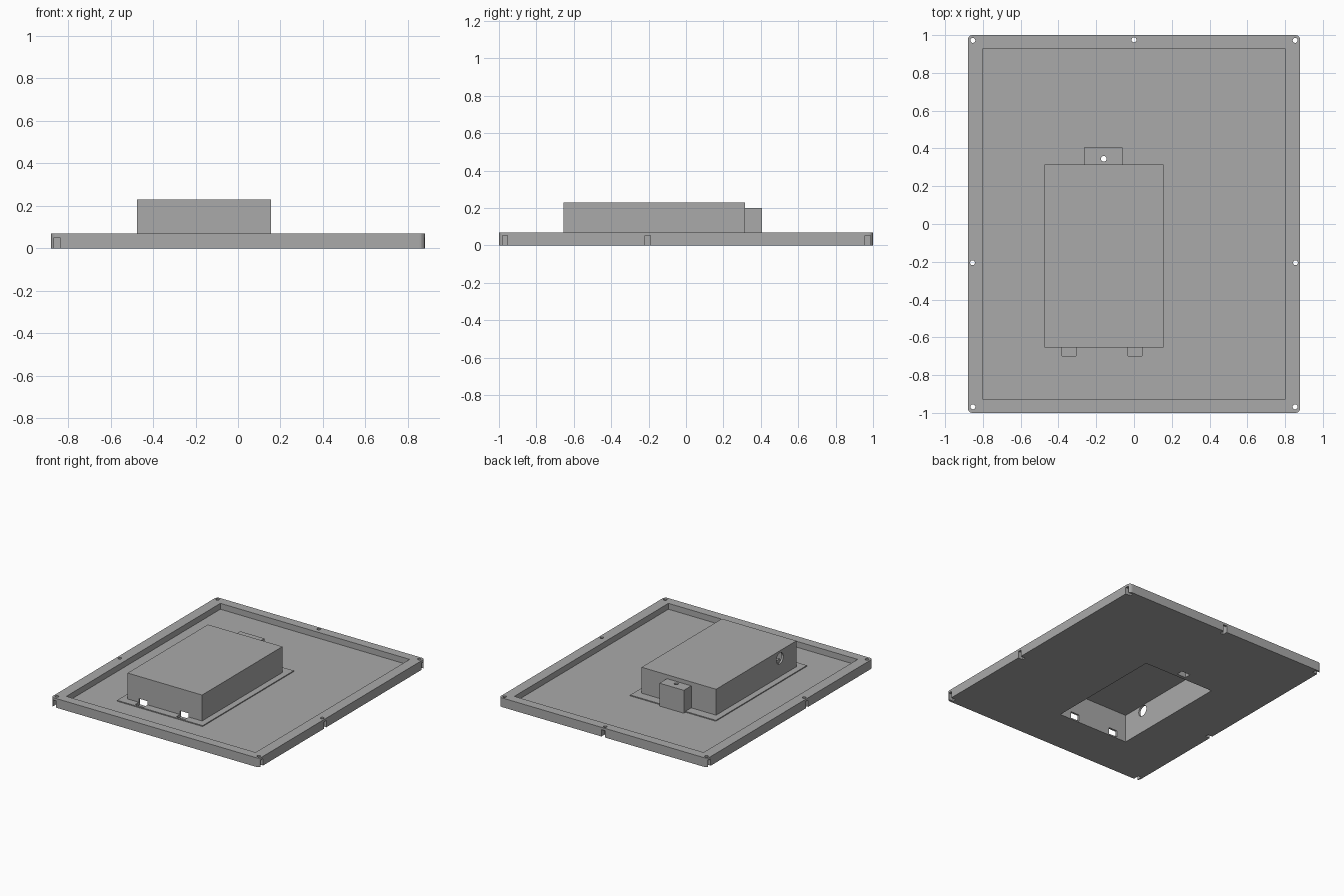
import bpy
import bmesh
from mathutils import Matrix

if "Cube" in bpy.data.objects:
    bpy.data.objects.remove(bpy.data.objects["Cube"], do_unlink=True)

grey = bpy.data.materials.new("plain_grey")
grey.use_nodes = True
GREY = (0.4, 0.4, 0.4, 1)
grey.diffuse_color = GREY
grey.node_tree.nodes["Principled BSDF"].inputs["Base Color"].default_value = GREY


def make(name, bm):
    mesh = bpy.data.meshes.new(name)
    bm.to_mesh(mesh)
    bm.free()
    mesh.materials.append(grey)
    obj = bpy.data.objects.new(name, mesh)
    bpy.context.collection.objects.link(obj)
    return obj


def box(name, x, y, z, corner=0):
    """Box from (min, max) ranges, with optional rounded vertical edges."""
    bm = bmesh.new()
    bmesh.ops.create_cube(bm, size=1)
    for v in bm.verts:
        v.co = [r[0] if c < 0 else r[1] for c, r in zip(v.co, (x, y, z))]
    if corner:
        edges = [e for e in bm.edges if abs(e.verts[0].co.z - e.verts[1].co.z) > 1e-4]
        bmesh.ops.bevel(bm, geom=edges, offset=corner, segments=5, profile=0.5,
                        affect='EDGES')
    return make(name, bm)


def rod(name, center, radius, depth, axis='Z'):
    bm = bmesh.new()
    turn = Matrix.Rotation(1.5707963, 4, 'Y') if axis == 'X' else Matrix()
    bmesh.ops.create_cone(bm, cap_ends=True, segments=24, radius1=radius,
                          radius2=radius, depth=depth,
                          matrix=Matrix.Translation(center) @ turn)
    return make(name, bm)


def combine(obj, other, operation='DIFFERENCE'):
    """Apply a boolean and discard the second object."""
    mod = obj.modifiers.new("boolean", 'BOOLEAN')
    mod.operation = operation
    mod.solver = 'EXACT'
    mod.object = other
    bpy.context.view_layer.objects.active = obj
    bpy.ops.object.modifier_apply(modifier=mod.name)
    bpy.data.objects.remove(other, do_unlink=True)


# Main dimensions
W, RIM, FLOOR, FLANGE = 0.88, 0.07, 0.025, 0.032
BX, BY, TOP, WALL = (-0.475, 0.155), (-0.655, 0.315), 0.23, 0.015


def grow(r, d):
    return (r[0] - d, r[1] + d)


# Shallow tray with raised rim and a large opening under the housing
tray = box("tray", (-W, W), (-1, 1), (0, RIM), corner=0.025)
combine(tray, box("recess_cutter", (-0.8, 0.8), (-0.93, 0.93), (FLOOR, 0.2)))
combine(tray, box("opening_cutter", grow(BX, -WALL), grow(BY, -WALL), (-0.1, 0.2)))

# Screw holes in the rim, each with a nut slot open to the outside
screws = [(-0.853, 0.972, -1, 0), (0.853, 0.972, 1, 0), (0, 0.975, 0, 1),
          (-0.855, -0.205, -1, 0), (0.855, -0.205, 1, 0),
          (-0.853, -0.968, 0, -1), (0.853, -0.968, 1, 0)]
for sx, sy, dx, dy in screws:
    combine(tray, rod("screw_cutter", (sx, sy, 0.05), 0.013, 0.3))
    xs = sorted((sx - 0.014 * (dx or 1), sx + (0.1 * dx or 0.014)))
    ys = sorted((sy - 0.014 * (dy or 1), sy + (0.1 * dy or 0.014)))
    combine(tray, box("nut_slot_cutter", xs, ys, (-0.1, 0.052)))

# Hollow housing with a mounting flange
housing = box("housing", BX, BY, (FLOOR, TOP))
flange = box("flange", grow(BX, 0.047), (BY[0] - 0.06, BY[1] + 0.07), (FLOOR, FLANGE))
combine(housing, flange, 'UNION')
combine(housing, box("cavity_cutter", grow(BX, -WALL), grow(BY, -WALL), (-0.1, TOP - WALL)))
combine(housing, rod("cable_cutter", (BX[0], -0.455, 0.172), 0.042, 0.1, 'X'))

# Slots through the foot of the front wall
for cx in (-0.343, 0.005):
    for part in (housing, tray):
        combine(part, box("slot_cutter", (cx - 0.037, cx + 0.037), (-0.7, -0.62), (0.01, 0.06)))

# Latch block behind the housing, drilled vertically
latch = box("latch_block", (-0.265, -0.06), (BY[1], 0.405), (FLOOR, 0.2))
for part in (latch, housing, tray):
    if part is not latch:
        combine(part, box("latch_pocket_cutter", (-0.2, -0.125), (0.325, 0.375), (-0.1, 0.05)))
    else:
        combine(part, box("latch_pocket_cutter", (-0.2, -0.125), (0.325, 0.375), (-0.1, 0.17)))
        combine(part, rod("latch_hole_cutter", (-0.16, 0.345, 0.1), 0.015, 0.4))
